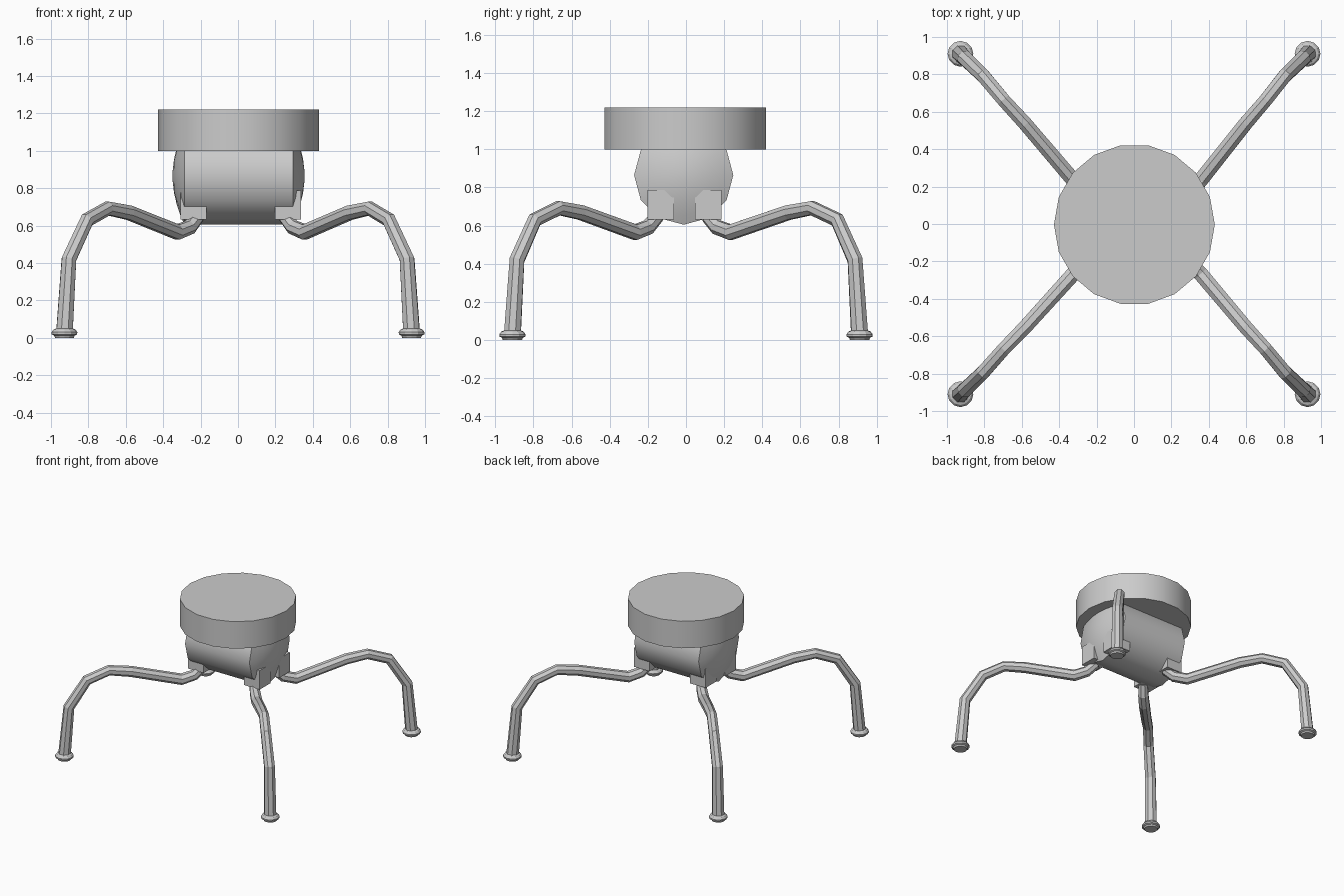
import bpy, bmesh, math
from mathutils import Vector

if "Cube" in bpy.data.objects:
    bpy.data.objects.remove(bpy.data.objects["Cube"])


def finish(name, bm, smooth=None):
    bmesh.ops.recalc_face_normals(bm, faces=bm.faces)
    mesh = bpy.data.meshes.new(name)
    bm.to_mesh(mesh)
    bm.free()
    ob = bpy.data.objects.new(name, mesh)
    bpy.context.collection.objects.link(ob)
    if smooth:
        bpy.ops.object.select_all(action='DESELECT')
        ob.select_set(True)
        bpy.context.view_layer.objects.active = ob
        bpy.ops.object.shade_smooth_by_angle(angle=math.radians(smooth))
    return ob


def skin(bm, rings):
    # bridge successive vertex rings and cap both ends
    n = len(rings[0])
    for a, b in zip(rings, rings[1:]):
        for i in range(n):
            j = (i + 1) % n
            bm.faces.new((a[i], a[j], b[j], b[i]))
    bm.faces.new(rings[0][::-1])
    bm.faces.new(rings[-1])


def lathe(name, profile, sides, centre, along_x=False, smooth=None):
    bm = bmesh.new()
    rings = []
    for r, h in profile:
        ring = []
        for i in range(sides):
            a = 2 * math.pi * i / sides
            u, v = r * math.cos(a), r * math.sin(a)
            p = Vector((h, u, v)) if along_x else Vector((u, v, h))
            ring.append(bm.verts.new(p + Vector(centre)))
        rings.append(ring)
    skin(bm, rings)
    return finish(name, bm, smooth)


def tube(name, points, radii, sides):
    # sweep a polygon along a path lying close to one vertical plane
    pts = [Vector(p) for p in points]
    bm = bmesh.new()
    rings = []
    span = pts[0] - pts[-1]
    side = Vector((-span.y, span.x, 0)).normalized()
    for k, p in enumerate(pts):
        d0 = (p - pts[max(k - 1, 0)]).normalized()
        d1 = (pts[min(k + 1, len(pts) - 1)] - p).normalized()
        t = (d0 + d1).normalized()
        up = t.cross(side).normalized()
        ring = []
        for i in range(sides):
            a = 2 * math.pi * (i + 0.5) / sides
            ring.append(bm.verts.new(p + radii[k] * (side * math.cos(a) + up * math.sin(a))))
        rings.append(ring)
    skin(bm, rings)
    return finish(name, bm)


# flat round top
lathe("top_disc", [(0.43, 1.0), (0.43, 1.22)], 18, (0.002, -0.003, 0), smooth=30)

# horizontal drum body with domed ends
dome = [(0.03, 0.352), (0.09, 0.345), (0.15, 0.331), (0.21, 0.311), (0.26, 0.29)]
profile = [(r, -h) for r, h in dome] + dome[::-1]
lathe("body_drum", profile, 12, (0.003, -0.012, 0.865), along_x=True, smooth=32)

# legs from foot to hip: x, y, z, radius, share of the hip offset
path = [
    (0.928, 0.910, 0.030, 0.047, 0.0),
    (0.904, 0.886, 0.420, 0.042, 0.0),
    (0.807, 0.793, 0.630, 0.040, 0.0),
    (0.700, 0.665, 0.692, 0.039, 0.2),
    (0.590, 0.545, 0.669, 0.041, 0.4),
    (0.340, 0.250, 0.565, 0.043, 0.9),
    (0.275, 0.180, 0.592, 0.041, 1.0),
    (0.230, 0.130, 0.650, 0.036, 1.0),
]
foot = [(0.05, 0.0), (0.055, 0.012), (0.068, 0.018), (0.069, 0.03), (0.058, 0.045), (0.045, 0.05)]

for sx, xname in ((-1, "left"), (1, "right")):
    for sy, yname in ((-1, "front"), (1, "back")):
        tag = f"{yname}_{xname}"
        pts = [(sx * x + 0.018 * w, sy * y - 0.018 * w, z) for x, y, z, r, w in path]
        tube(tag + "_leg", pts, [p[3] for p in path], 8)
        lathe(tag + "_foot", foot, 12, (sx * 0.928, sy * 0.91, 0))

        # square hip block half sunk into the body
        bm = bmesh.new()
        bmesh.ops.create_cube(bm, size=1)
        bmesh.ops.scale(bm, vec=(0.14, 0.14, 0.155), verts=bm.verts)
        bmesh.ops.translate(bm, vec=(sx * 0.253 + 0.015, sy * 0.125 - 0.008, 0.71), verts=bm.verts)
        finish(tag + "_hip_block", bm)
